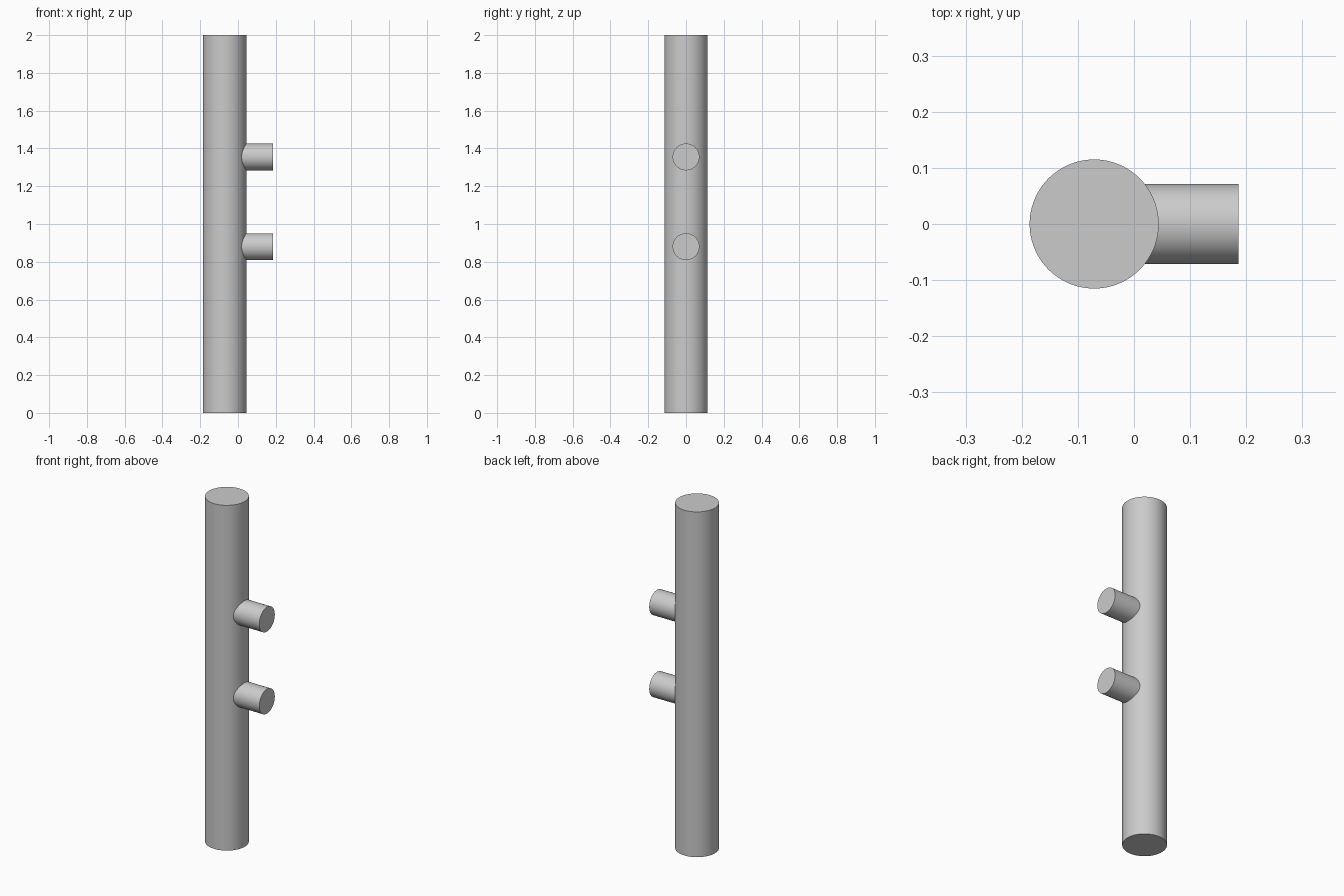
import bpy
import math

cube = bpy.data.objects.get("Cube")
if cube:
    bpy.data.objects.remove(cube, do_unlink=True)

# One plain grey for the whole model
grey = bpy.data.materials.new("light_grey")
grey.use_nodes = True
colour = (0.6, 0.6, 0.6, 1.0)
grey.diffuse_color = colour
grey.node_tree.nodes["Principled BSDF"].inputs["Base Color"].default_value = colour


def rod(name, radius, length, centre, rotation=(0, 0, 0)):
    """Capped cylinder with smooth sides and sharp rims."""
    bpy.ops.mesh.primitive_cylinder_add(
        vertices=96, radius=radius, depth=length, location=centre, rotation=rotation)
    obj = bpy.context.object
    obj.name = name
    obj.data.materials.append(grey)
    bpy.ops.object.shade_smooth_by_angle(angle=math.radians(30))
    return obj


# Upright bar
BAR_X, BAR_RADIUS, HEIGHT = -0.071, 0.115, 2.0
rod("upright_bar", BAR_RADIUS, HEIGHT, (BAR_X, 0, HEIGHT / 2))

# Two side mounting pegs, their inner ends buried in the bar
PEG_START, PEG_END, PEG_RADIUS = 0.0, 0.186, 0.071
for name, z in (("lower_peg", 0.88), ("upper_peg", 1.355)):
    rod(name, PEG_RADIUS, PEG_END - PEG_START,
        ((PEG_START + PEG_END) / 2, 0, z), (0, math.pi / 2, 0))
